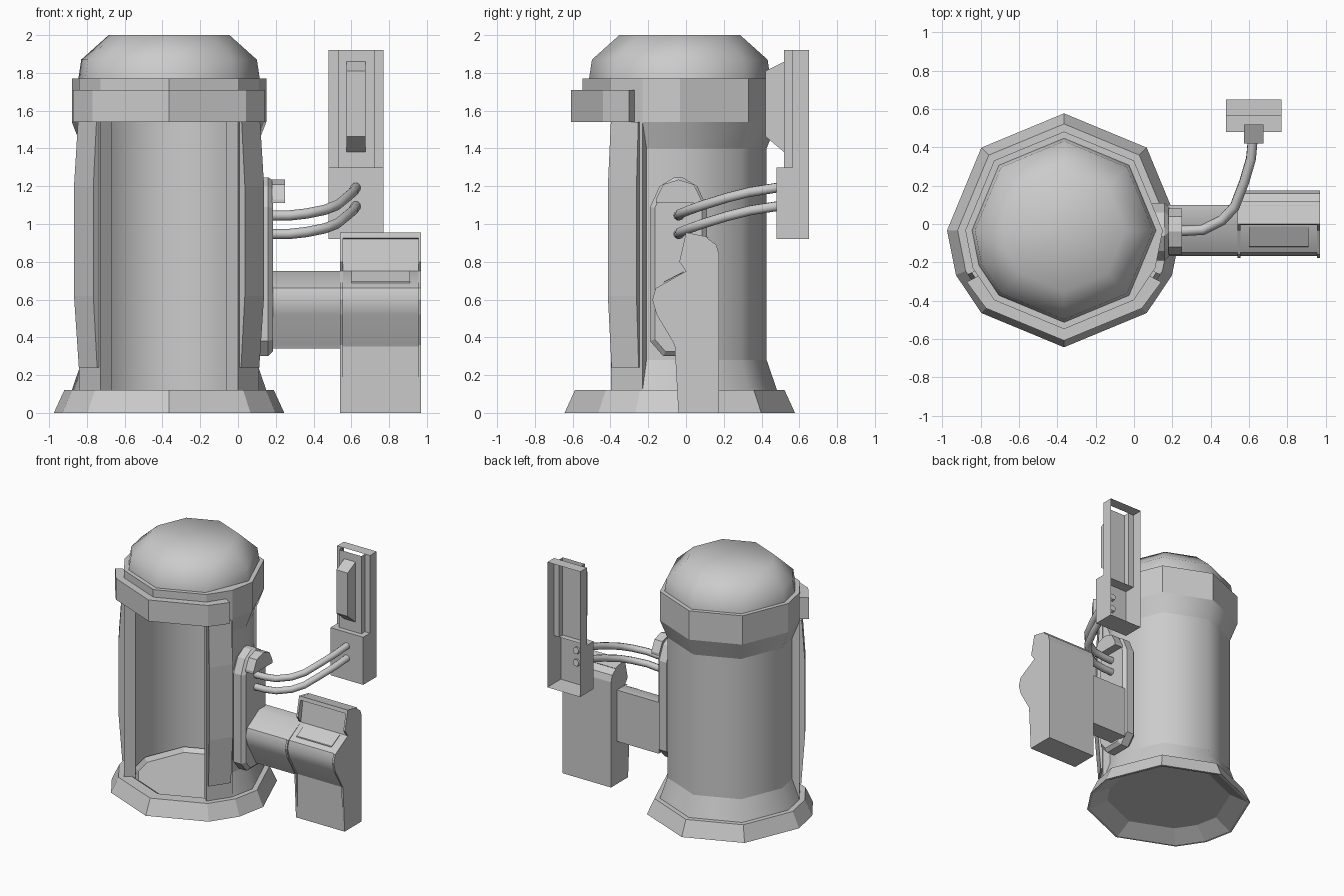
import bpy, bmesh, math
from mathutils import Vector

cube = bpy.data.objects.get("Cube")
if cube:
    bpy.data.objects.remove(cube, do_unlink=True)

grey = bpy.data.materials.new("light_grey")
grey.use_nodes = True
grey.diffuse_color = (0.6, 0.6, 0.6, 1)
grey.node_tree.nodes["Principled BSDF"].inputs["Base Color"].default_value = (0.6, 0.6, 0.6, 1)

CX, CY = -0.365, -0.033          # axis of the booth
BACK = [-22.5, 0, 45, 90, 135, 180, 202.5]
RING = BACK + [225, 270, 315]


def finish(name, bm, smooth=None, sharp_rings=False):
    """Turn a bmesh into a shaded object."""
    bmesh.ops.remove_doubles(bm, verts=bm.verts, dist=1e-5)
    bmesh.ops.recalc_face_normals(bm, faces=bm.faces)
    for f in bm.faces:
        f.smooth = smooth is not None
    if smooth is not None:
        for e in bm.edges:
            level = abs(e.verts[0].co.z - e.verts[1].co.z) < 1e-4
            steep = len(e.link_faces) == 2 and e.calc_face_angle(0) > math.radians(smooth)
            e.smooth = not (steep or (sharp_rings and level))
    mesh = bpy.data.meshes.new(name)
    bm.to_mesh(mesh)
    bm.free()
    mesh.materials.append(grey)
    ob = bpy.data.objects.new(name, mesh)
    bpy.context.collection.objects.link(ob)
    return ob


def lathe(name, profile, angles, full=True, closed=False, smooth=None, sharp_rings=False):
    """Sweep (radius, z) points about the booth axis through the given angles."""
    bm = bmesh.new()
    cols = []
    for a in angles:
        c, s = math.cos(math.radians(a)), math.sin(math.radians(a))
        cols.append([bm.verts.new((CX + r * c, CY + r * s, z)) for r, z in profile])
    n, m = len(cols), len(profile)
    for i in range(n if full else n - 1):
        p, q = cols[i], cols[(i + 1) % n]
        for j in range(m if closed else m - 1):
            k = (j + 1) % m
            bm.faces.new((p[j], q[j], q[k], p[k]))
    if not full:
        bm.faces.new(cols[0])
        bm.faces.new(cols[-1])
    return finish(name, bm, smooth, sharp_rings)


def prism(name, outline, x0, x1, smooth=None):
    """Extrude a (y, z) outline along x."""
    bm = bmesh.new()
    face = bm.faces.new([bm.verts.new((x0, y, z)) for y, z in outline])
    new = bmesh.ops.extrude_face_region(bm, geom=[face])["geom"]
    for v in new:
        if isinstance(v, bmesh.types.BMVert):
            v.co.x = x1
    return finish(name, bm, smooth)


def strip(bm, path, z0, z1):
    """Upright sheet following an (x, y) path."""
    low = [bm.verts.new((x, y, z0)) for x, y in path]
    high = [bm.verts.new((x, y, z1)) for x, y in path]
    for i in range(len(path) - 1):
        bm.faces.new((low[i], low[i + 1], high[i + 1], high[i]))


def quad(bm, x0, x1, y0, y1, z):
    """Level rectangle."""
    bm.faces.new([bm.verts.new(p) for p in ((x0, y0, z), (x1, y0, z), (x1, y1, z), (x0, y1, z))])


# Booth: base, rear wall, collar, dome
lathe("base", [(0, .085), (.41, .085), (.46, .12), (.555, .12), (.61, 0),
               (.59, 0), (.46, .07), (0, .07)], RING)
lathe("rear_wall", [(.515, .12), (.46, .28), (.46, 1.4), (.515, 1.54), (.43, 1.54), (.43, .12)],
      BACK, full=False, closed=True, smooth=50, sharp_rings=True)
lathe("collar", [(0, 1.54), (.515, 1.54), (.515, 1.77), (0, 1.77)], RING)
lathe("dome", [(0, 1.77), (.48, 1.77), (.465, 1.87), (.32, 2), (0, 2)], RING[1:9] + [315], smooth=60)

# Front hood over the doorway
lathe("front_hood", [(.5, 1.54), (.575, 1.54), (.575, 1.71), (.5, 1.71)],
      [208, 225, 270, 315, 332], full=False, closed=True)

# Door posts with bowed outer plates, one on each side
for side, angles in (("right", (202.5, 225)), ("left", (315, 337.5))):
    lathe(side + "_door_post", [(.515, .1), (.515, 1.56), (.43, 1.56), (.43, .1)],
          angles, full=False, closed=True)
    inner = [angles[0] + 2, angles[1] - 1.5] if side == "right" else [angles[0] + 1.5, angles[1] - 2]
    lathe(side + "_door_plate", [(.525, .24), (.553, .62), (.553, 1.2), (.53, 1.54),
                                 (.505, 1.54), (.505, .24)], inner, full=False, closed=True)

# Mounting plate on the booth's side, with the cable cover
plate = prism("mounting_plate", [(-.19, .38), (-.12, .3), (.04, .3), (.11, .38), (.11, 1.09),
                                 (.06, 1.2), (-.04, 1.26), (-.14, 1.2), (-.19, 1.09)], .07, .185)
bevel = plate.modifiers.new("rim", "BEVEL")
bevel.width = .025
bevel.segments = 1
bevel.limit_method = "ANGLE"
bevel.angle_limit = math.radians(60)
prism("cable_cover", [(-.16, 1.11), (.08, 1.11), (.08, 1.13), (.04, 1.21),
                      (-.04, 1.235), (-.12, 1.21), (-.16, 1.13)], .18, .25)

# Console arm and its rounded nose
nose = [(-.16, .66), (-.178, .6), (-.155, .52), (-.06, .36)]
prism("console_arm", [(.1, .34), (.1, .75), (0, .75)] +
      [(y + .012, z) for y, z in nose] + [(-.04, .34)], .17, .96, smooth=40)

# Console body, raised side cheeks and top lip
back_edge = [(-.04, 0), (.175, 0), (.175, .84), (.16, .89), (.1, .935)]
prism("console_body", back_edge + [(.03, .94), (0, .75), (-.04, .7), (-.045, .36)], .54, .97)
cheek = back_edge + [(0, .955), (-.035, .8), (0, .75)] + nose
for name, x in (("inner_cheek", .54), ("outer_cheek", .955)):
    prism(name, cheek, x, x + .015)
prism("console_lip", [(.12, .93), (0, .955), (-.005, .925), (.1, .91)], .54, .97)
prism("keypad", [(-.015, .743), (-.012, .75), (-.117, .695), (-.12, .688)], .6, .91)

# Display panel: shell open at the back
bm = bmesh.new()
X0, X1, Y1 = .48, .77, .65
strip(bm, [(X0, Y1), (X0, .565), (.53, .565), (.53, .52), (.725, .52),
           (.725, .565), (X1, .565), (X1, Y1)], 1.3, 1.92)
quad(bm, X0, X1, .565, Y1, 1.92)
strip(bm, [(X0, Y1), (X0, .48), (X1, .48), (X1, Y1)], .92, 1.3)
quad(bm, X0, X1, .48, Y1, .92)
quad(bm, X0, X1, .48, .565, 1.3)
finish("display_panel", bm)
prism("handset", [(.52, 1.38), (.42, 1.464), (.42, 1.81), (.52, 1.86)], .575, .675)

# Two bent cables from the mounting plate to the display panel
route = [(.17, -.04, 1.045), (.27, -.035, 1.045), (.36, -.03, 1.055), (.46, .02, 1.075),
         (.525, .09, 1.1), (.575, .22, 1.14), (.61, .34, 1.17), (.625, .5, 1.195)]
for name, drop in (("upper_cable", 0), ("lower_cable", -.098)):
    curve = bpy.data.curves.new(name, "CURVE")
    curve.dimensions = "3D"
    curve.bevel_depth = .027
    curve.bevel_resolution = 2
    curve.use_fill_caps = True
    spline = curve.splines.new("POLY")
    spline.points.add(len(route) - 1)
    for point, co in zip(spline.points, route):
        point.co = (*(Vector(co) + Vector((0, 0, drop))), 1)
    spline.use_smooth = True
    curve.materials.append(grey)
    bpy.context.collection.objects.link(bpy.data.objects.new(name, curve))
